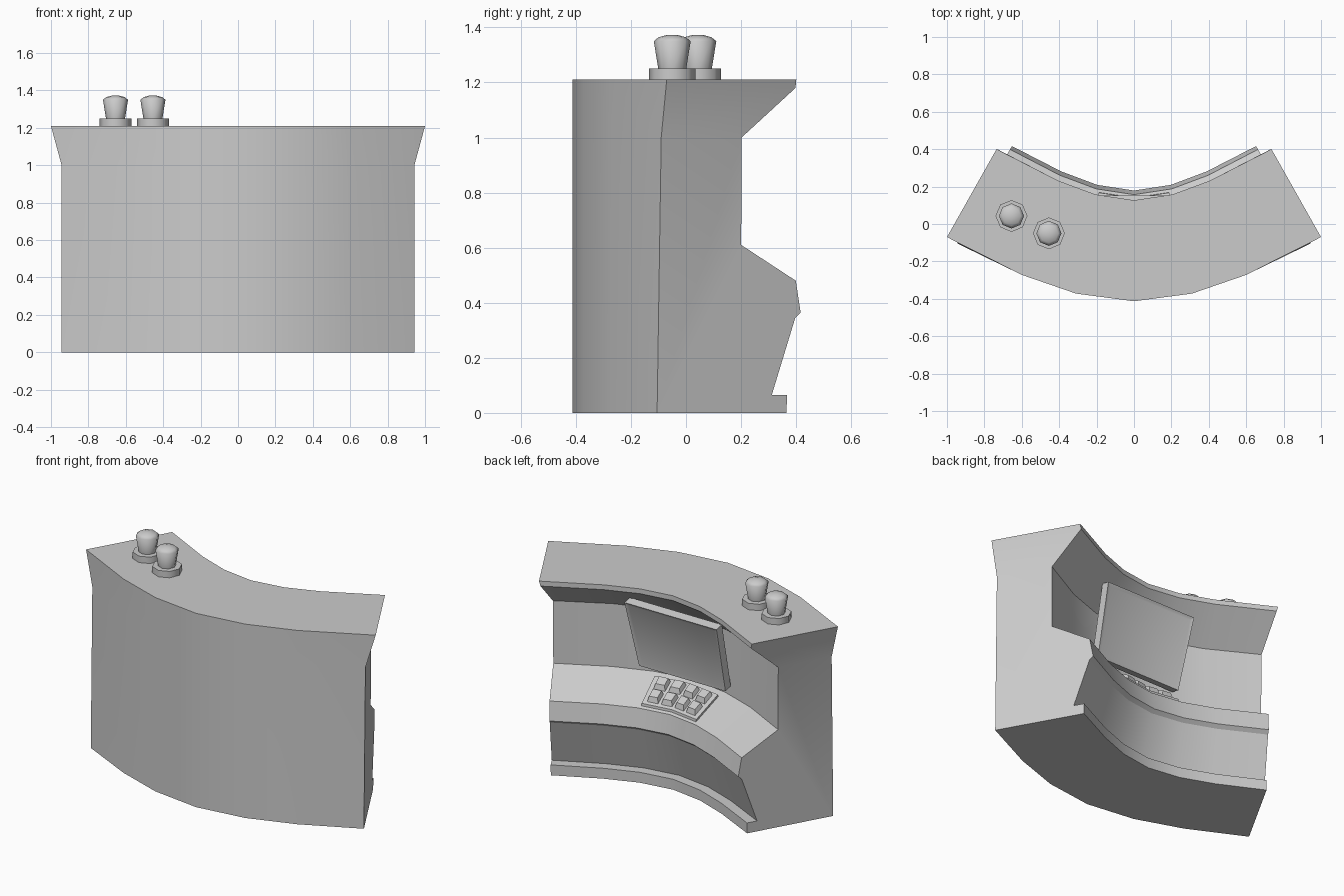
import bpy, bmesh, math
from mathutils import Vector

if "Cube" in bpy.data.objects:
    bpy.data.objects.remove(bpy.data.objects["Cube"])

# Plan stations of the curved desk: outer point and inward lean angle
STATIONS = [(0, -0.413, 0), (0.31, -0.372, 11), (0.60, -0.272, 21)]


def station(i, z):
    if i < 3:
        x, y, a = STATIONS[i]
    else:                                   # end walls flare out near the top
        k = max(0, (z - 1.0) / 0.21)
        x, y, a = 0.943 + 0.057 * k, -0.105 + 0.015 * min(z, 1) + 0.02 * k, 29.4
    a = math.radians(a)
    return Vector((x, y, z)), Vector((-math.sin(a), math.cos(a), 0))


def place(t, d, z):
    """Point at station t (-3..3), depth d from the outer face, height z."""
    s = abs(t)
    i = min(int(s), 2)
    p0, n0 = station(i, z)
    p1, n1 = station(i + 1, z)
    p = (p0 + n0 * d).lerp(p1 + n1 * d, s - i)
    if t < 0:
        p.x = -p.x
    return p


def finish(bm, name, angle=25):
    bmesh.ops.recalc_face_normals(bm, faces=bm.faces)
    me = bpy.data.meshes.new(name)
    bm.to_mesh(me)
    bm.free()
    ob = bpy.data.objects.new(name, me)
    bpy.context.collection.objects.link(ob)
    bpy.ops.object.select_all(action='DESELECT')
    ob.select_set(True)
    bpy.context.view_layer.objects.active = ob
    bpy.ops.object.shade_smooth_by_angle(angle=math.radians(angle))
    return ob


def sweep(name, profile, ts, caps):
    bm = bmesh.new()
    loops = [[bm.verts.new(place(t, d, z)) for d, z in profile] for t in ts]
    n = len(profile)
    for a, b in zip(loops, loops[1:]):
        for j in range(n):
            k = (j + 1) % n
            bm.faces.new((a[j], a[k], b[k], b[j]))
    for loop in (loops[0], loops[-1]):
        for cap in caps:
            bm.faces.new([loop[j] for j in cap])
    return finish(bm, name)


# Desk body
body = [(0, 0), (0.54, 0), (0.54, 0.065), (0.477, 0.065), (0.57, 0.345),
        (0.592, 0.365), (0.57, 0.48), (0.34, 0.61), (0.335, 1.0),
        (0.54, 1.18), (0.54, 1.21), (0, 1.21), (0, 1.0)]
sweep("desk_body", body, range(-3, 4),
      [(0, 1, 2, 3, 4, 5, 6, 7, 8, 12), (8, 9, 10, 11, 12)])


# Keypad plate and keys lying on the sloped worktop
def slope(d, h):
    return 0.61 - 0.565 * (d - 0.34) + h


QUAD = [(0, 1, 2, 3)]
sweep("keypad_plate", [(d, slope(d, h)) for d, h in
      ((0.375, -0.01), (0.555, -0.01), (0.552, 0.014), (0.378, 0.014))],
      (-0.92, 0, 0.92), QUAD)

for row, dc in enumerate((0.424, 0.504)):
    for col, tc in enumerate((-0.63, -0.21, 0.21, 0.63)):
        bm = bmesh.new()
        rings = []
        for h, hd, ht in ((0.012, 0.032, 0.165), (0.042, 0.023, 0.125)):
            rings.append([bm.verts.new(place(tc + a * ht, dc + b * hd, slope(dc + b * hd, h)))
                          for a, b in ((-1, -1), (1, -1), (1, 1), (-1, 1))])
        lo, hi = rings
        bm.faces.new(lo)
        bm.faces.new(hi)
        for j in range(4):
            k = (j + 1) % 4
            bm.faces.new((lo[j], lo[k], hi[k], hi[j]))
        finish(bm, f"key_{row}_{col}")

# Tilted monitor with a shallow inset screen
bm = bmesh.new()
front = [(-0.298, 0.037, 0.66), (0.298, 0.037, 0.66), (0.318, 0.153, 1.093), (-0.318, 0.153, 1.093)]
f = [bm.verts.new(p) for p in front]
b = [bm.verts.new((x, y - 0.053, z + 0.012)) for x, y, z in front]
face = bm.faces.new(f)
bm.faces.new(b[::-1])
for j in range(4):
    k = (j + 1) % 4
    bm.faces.new((f[j], b[j], b[k], f[k]))
bmesh.ops.recalc_face_normals(bm, faces=bm.faces)
bmesh.ops.inset_region(bm, faces=[face], thickness=0.03, depth=-0.007)
finish(bm, "monitor")

# Bracket holding the monitor to the back wall
bm = bmesh.new()
bmesh.ops.create_cube(bm, size=1)
for v in bm.verts:
    v.co = (v.co.x * 0.12, -0.035 + v.co.y * 0.12, 0.86 + v.co.z * 0.1)
finish(bm, "monitor_bracket")


# Two eight-sided lamps on the counter
def lathe(name, x, y, profile, angle):
    bm = bmesh.new()
    rings = [[bm.verts.new((x + r * math.cos(i * math.pi / 4), y + r * math.sin(i * math.pi / 4), z))
              for i in range(8)] for r, z in profile]
    for a, b in zip(rings, rings[1:]):
        for i in range(8):
            j = (i + 1) % 8
            bm.faces.new((a[i], a[j], b[j], b[i]))
    bm.faces.new(rings[0])
    bm.faces.new(rings[-1])
    finish(bm, name, angle)


for i, (x, y) in enumerate(((-0.655, 0.043), (-0.455, -0.05))):
    lathe(f"lamp_base_{i}", x, y, [(0.085, 1.2), (0.085, 1.25)], 50)
    lathe(f"lamp_{i}", x, y, [(0.05, 1.245), (0.067, 1.35), (0.05, 1.364), (0.018, 1.373)], 60)
